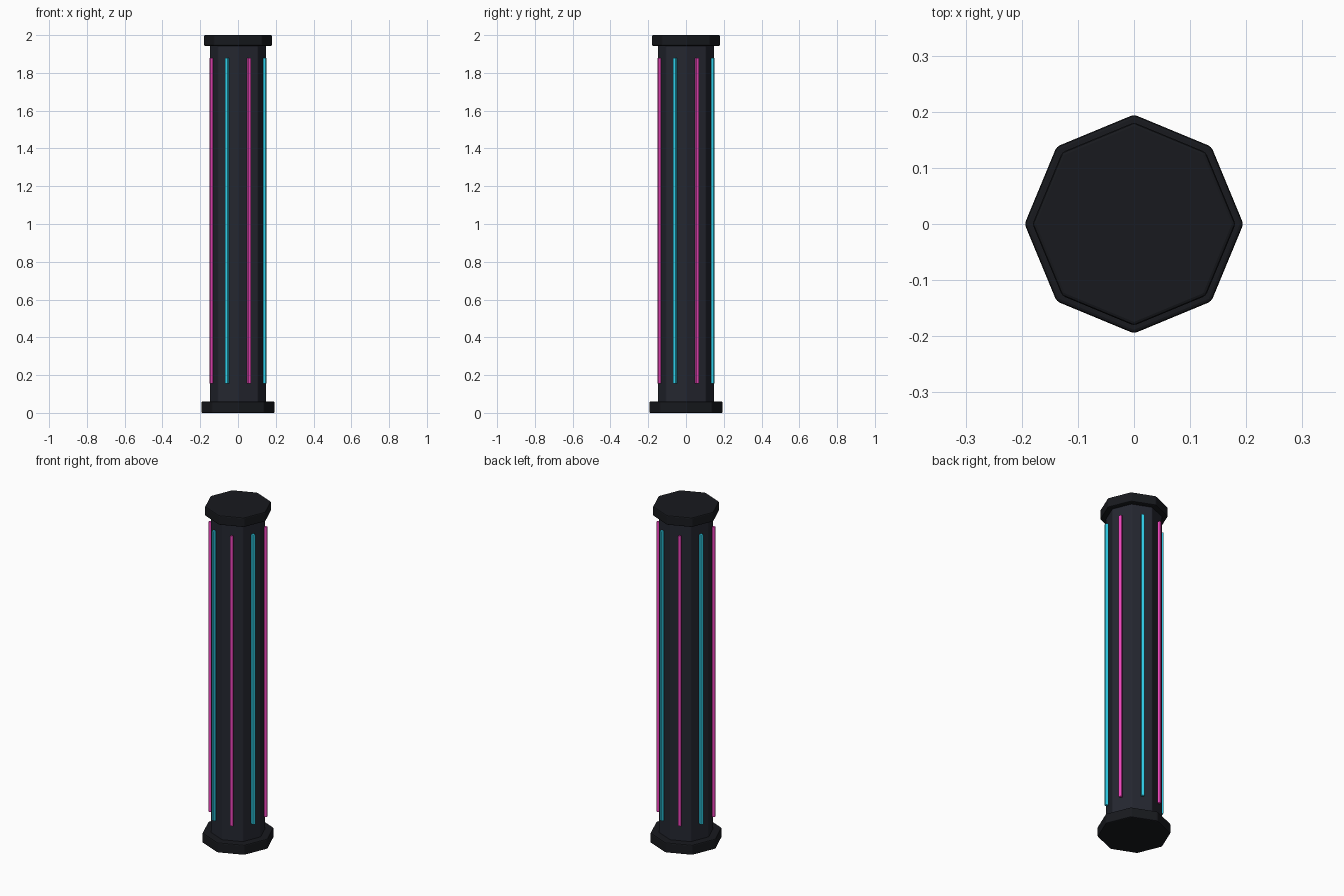
import bpy
from math import radians, cos, sin

if "Cube" in bpy.data.objects:
    bpy.data.objects.remove(bpy.data.objects["Cube"])


def material(name, color):
    m = bpy.data.materials.new(name)
    m.diffuse_color = color
    m.use_nodes = True
    m.node_tree.nodes["Principled BSDF"].inputs["Base Color"].default_value = m.diffuse_color
    return m


dark = material("dark_metal", (0.009, 0.01, 0.013, 1))
body = material("body_metal", (0.018, 0.02, 0.03, 1))
pink = material("pink_glow", (0.85, 0.06, 0.5, 1))
cyan = material("cyan_glow", (0.03, 0.65, 0.85, 1))


def finish(obj, name, mat, bevel):
    obj.name = name
    obj.data.materials.append(mat)
    mod = obj.modifiers.new("bevel", 'BEVEL')
    mod.width = bevel
    mod.segments = 2
    mod.limit_method = 'ANGLE'
    mod.angle_limit = radians(30)


def octagon(name, radius, z0, z1, mat, bevel):
    bpy.ops.mesh.primitive_cylinder_add(vertices=8, radius=radius, depth=z1 - z0,
                                        location=(0, 0, (z0 + z1) / 2))
    finish(bpy.context.object, name, mat, bevel)


# Octagonal column with a foot and a cap, corners on the axes
octagon("base", 0.195, 0.0, 0.06, dark, 0.006)
octagon("column", 0.15, 0.05, 1.95, body, 0.005)
octagon("cap", 0.181, 1.943, 2.0, dark, 0.006)

# Light strips on the face centres, alternating colours
for i in range(8):
    a = radians(22.5 + 45 * i)
    bpy.ops.mesh.primitive_cube_add(size=1, location=(0.153 * cos(a), 0.153 * sin(a), 1.0175),
                                    rotation=(0, 0, a))
    strip = bpy.context.object
    strip.scale = (0.018, 0.018, 1.725)
    bpy.ops.object.transform_apply(location=False, rotation=False, scale=True)
    finish(strip, f"light_strip_{i + 1}", cyan if i % 2 else pink, 0.004)
